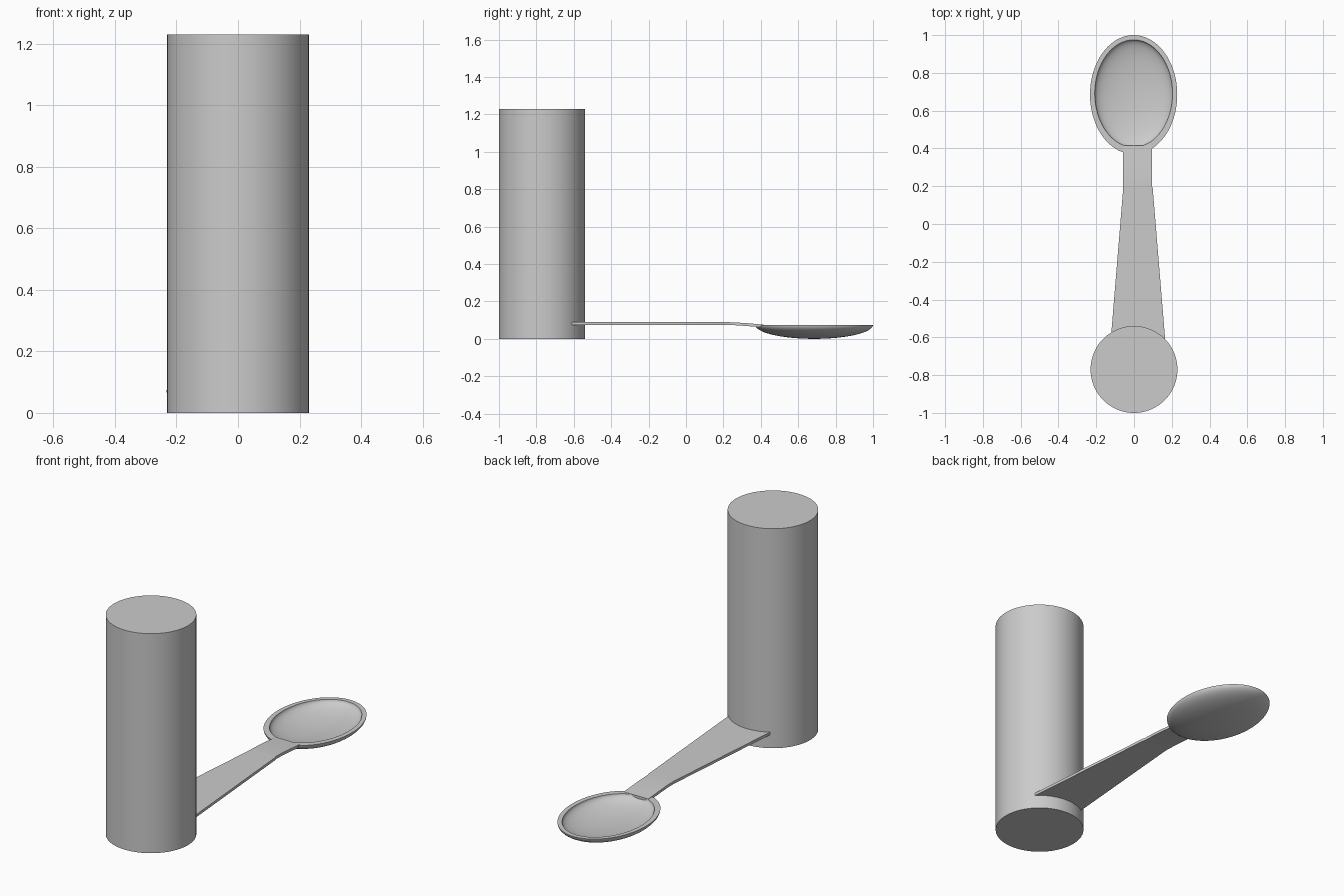
import bpy, bmesh, math

if "Cube" in bpy.data.objects:
    bpy.data.objects.remove(bpy.data.objects["Cube"])

grey = bpy.data.materials.new("plain_grey")
grey.diffuse_color = (0.6, 0.6, 0.6, 1)
grey.use_nodes = True
grey.node_tree.nodes["Principled BSDF"].inputs["Base Color"].default_value = grey.diffuse_color


def finish(bm, name, smooth=True):
    bmesh.ops.recalc_face_normals(bm, faces=bm.faces)
    mesh = bpy.data.meshes.new(name)
    bm.to_mesh(mesh)
    bm.free()
    obj = bpy.data.objects.new(name, mesh)
    bpy.context.collection.objects.link(obj)
    mesh.materials.append(grey)
    if smooth:
        bpy.ops.object.select_all(action='DESELECT')
        obj.select_set(True)
        bpy.context.view_layer.objects.active = obj
        bpy.ops.object.shade_smooth_by_angle(angle=math.radians(35))
    return obj


def lathe(name, rings, cx, cy, segs=96):
    """Skin elliptical rings (rx, ry, z, y shift); end rings are capped."""
    bm = bmesh.new()
    loops = []
    for rx, ry, z, dy in rings:
        loops.append([bm.verts.new((cx + rx * math.cos(2 * math.pi * i / segs),
                                    cy + dy + ry * math.sin(2 * math.pi * i / segs), z))
                      for i in range(segs)])
    for a, b in zip(loops, loops[1:]):
        for i in range(segs):
            j = (i + 1) % segs
            bm.faces.new((a[i], a[j], b[j], b[i]))
    bm.faces.new(loops[0])
    bm.faces.new(loops[-1])
    return finish(bm, name)


# upright cylinder
lathe("cylinder", [(0.23, 0.23, 0, 0), (0.23, 0.23, 1.23, 0)], 0, -0.77)

# spoon bowl: outer shell, flat rim, hollow inside
RIM, N = 0.075, 16
rings = []
for k in range(N + 1):
    t = math.radians(2 + 88 * k / N)
    rings.append((0.231 * math.sin(t), 0.315 * math.sin(t), RIM * (1 - math.cos(t)), 0))
for k in range(N + 1):
    t = math.radians(90 - 88 * k / N)
    rings.append((0.206 * math.sin(t), 0.284 * math.sin(t), RIM - 0.06 * math.cos(t), 0.006))
lathe("spoon_bowl", rings, -0.002, 0.685)

# handle: tapered flat strip, narrow neck easing down onto the rim
rows = [(-0.72, -0.132, 0.174, 0.09), (0.19, -0.057, 0.099, 0.09), (0.20, -0.057, 0.095, 0.09),
        (0.26, -0.057, 0.095, 0.088), (0.32, -0.057, 0.095, 0.084),
        (0.38, -0.057, 0.095, 0.079), (0.415, -0.057, 0.095, 0.076)]
bm = bmesh.new()
sections = []
for y, xl, xr, zt in rows:
    zb = zt - 0.015
    # the end of the neck follows the inner edge of the rim
    sections.append([bm.verts.new(p) for p in ((xl, y, zb), (xr, y, zb), (xr, y, zt), (xl, y, zt))])
for a, b in zip(sections, sections[1:]):
    for i in range(4):
        j = (i + 1) % 4
        bm.faces.new((a[i], a[j], b[j], b[i]))
bm.faces.new(sections[0])
bm.faces.new(sections[-1])
finish(bm, "handle")
